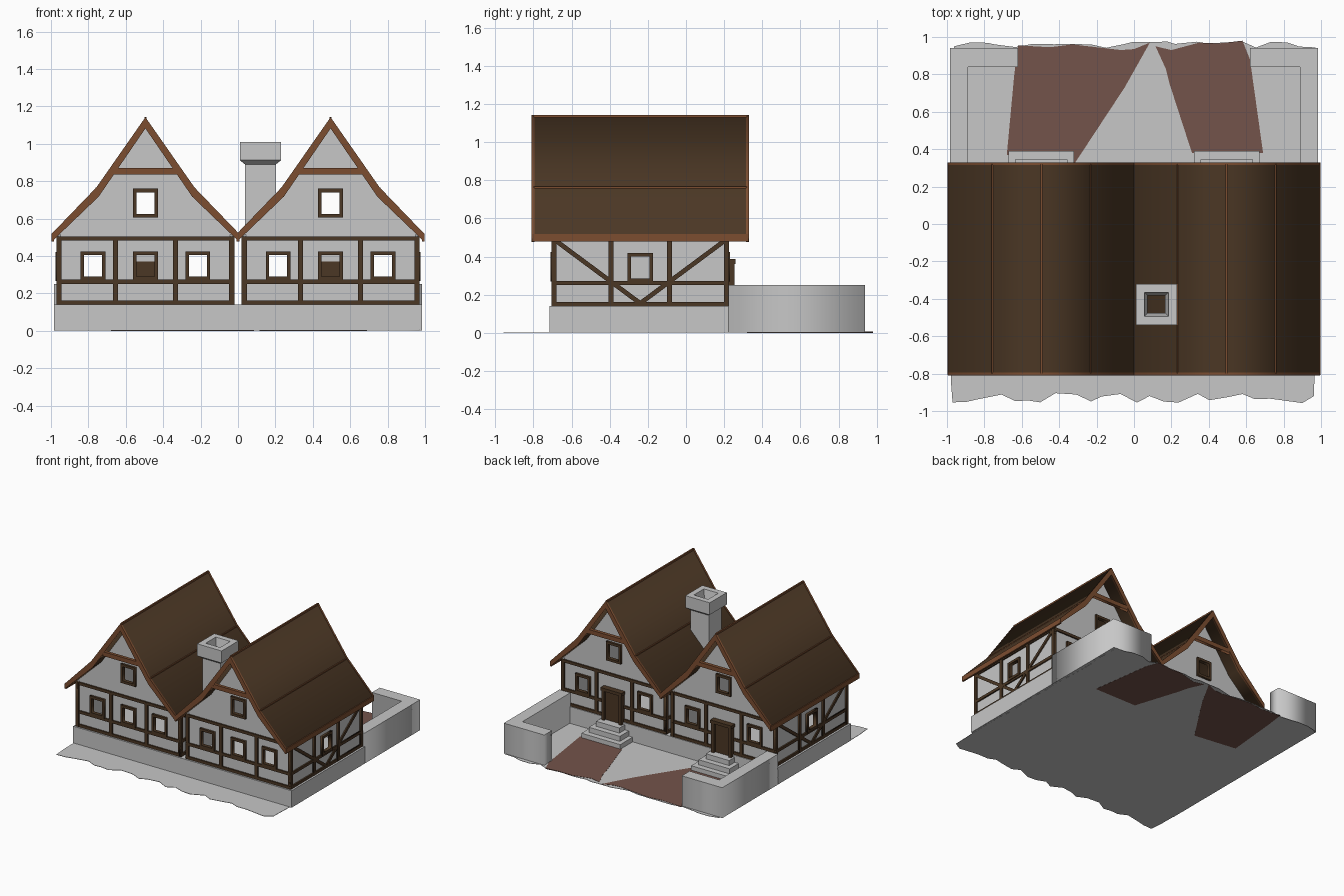
import bpy, bmesh, math, random
from mathutils import Vector

if "Cube" in bpy.data.objects:
    bpy.data.objects.remove(bpy.data.objects["Cube"])

random.seed(4)


def material(name, rgb):
    m = bpy.data.materials.new(name)
    m.diffuse_color = (*rgb, 1)
    m.use_nodes = True
    m.node_tree.nodes["Principled BSDF"].inputs["Base Color"].default_value = m.diffuse_color
    return m


GREY = material("grey plaster and stone", (0.57, 0.57, 0.57))
DARK = material("dark timber", (0.070, 0.038, 0.018))
TRIM = material("warm trim wood", (0.20, 0.075, 0.030))
PATH = material("red brown path", (0.175, 0.088, 0.070))


def finish(name, bm, mat):
    bmesh.ops.recalc_face_normals(bm, faces=bm.faces)
    me = bpy.data.meshes.new(name)
    bm.to_mesh(me)
    bm.free()
    me.materials.append(mat)
    ob = bpy.data.objects.new(name, me)
    bpy.context.collection.objects.link(ob)
    return ob


def panel(name, loops, axis, a, b, mat):
    """Flat outline with holes, extruded from a to b along the axis."""
    cu = bpy.data.curves.new(name, 'CURVE')
    cu.dimensions, cu.fill_mode = '2D', 'BOTH'
    cu.extrude = abs(b - a) / 2
    for pts in loops:
        sp = cu.splines.new('POLY')
        sp.points.add(len(pts) - 1)
        for p, (u, v) in zip(sp.points, pts):
            p.co = (u, v, 0, 1)
        sp.use_cyclic_u = True
    tmp = bpy.data.objects.new("tmp", cu)
    bpy.context.collection.objects.link(tmp)
    bpy.context.view_layer.update()
    me = bpy.data.meshes.new_from_object(
        tmp.evaluated_get(bpy.context.evaluated_depsgraph_get()))
    bm = bmesh.new()
    bm.from_mesh(me)
    bpy.data.objects.remove(tmp)
    bpy.data.curves.remove(cu)
    bpy.data.meshes.remove(me)
    bmesh.ops.remove_doubles(bm, verts=bm.verts, dist=1e-5)
    mid = (a + b) / 2
    for vert in bm.verts:
        u, v, w = vert.co
        w += mid
        vert.co = {'x': (w, u, v), 'y': (u, w, v), 'z': (u, v, w)}[axis]
    return finish(name, bm, mat)


def box(name, x0, x1, y0, y1, z0, z1, mat):
    bm = bmesh.new()
    bmesh.ops.create_cube(bm, size=1)
    for v in bm.verts:
        v.co = ((x0 + x1) / 2 + v.co.x * (x1 - x0),
                (y0 + y1) / 2 + v.co.y * (y1 - y0),
                (z0 + z1) / 2 + v.co.z * (z1 - z0))
    return finish(name, bm, mat)


def rect(u0, u1, v0, v1):
    return [(u0, v0), (u1, v0), (u1, v1), (u0, v1)]


def strip(p, q, w):
    p, q = Vector(p), Vector(q)
    n = (q - p).orthogonal().normalized() * w / 2
    return [tuple(c) for c in (p - n, q - n, q + n, p + n)]


def opening(u, z, grow=0.0):
    """Window opening, z is the bottom of the frame."""
    return rect(u - 0.048 - grow, u + 0.048 + grow, z + 0.02 - grow, z + 0.135 + grow)


def frame(name, u, z, axis, a, b):
    outer = rect(u - 0.066, u + 0.066, z, z + 0.155)
    panel(name, [outer, opening(u, z)], axis, a, b, DARK)


YM = -0.24          # middle of the house depth
HY = 0.465          # half depth with timbers
HX = 0.475          # half width with timbers
RAILS = [(0.14, 0.163), (0.25, 0.273), (0.482, 0.505)]


def house(side, s):
    cx = 0.495 * s

    # Front and back gable walls with timber framing
    for end, d in (("front", -1), ("back", 1)):
        n = f"{side}_{end}"
        outer, inner = YM + d * HY, YM + d * (HY - 0.018)
        skin = YM + d * (HY - 0.012)
        wins = [(-0.28, 0.27), (0.28, 0.27), (0, 0.605)]
        if d < 0:
            wins.append((0, 0.27))
        gable = [(-0.47, 0.14), (0.47, 0.14), (0.47, 0.525), (0.255, 0.735),
                 (0, 1.10), (-0.255, 0.735), (-0.47, 0.525)]
        loops = [[(cx + u, v) for u, v in gable]]
        loops += [opening(cx + u, z, 0.006) for u, z in wins]
        panel(n + "_wall", loops, 'y', YM + d * (HY - 0.022), skin, GREY)
        for i, (u, z) in enumerate(wins):
            frame(f"{n}_window_frame_{i}", cx + u, z, 'y',
                  YM + d * (HY - 0.024), YM + d * (HY + 0.006))
        for i, u in enumerate((-0.4615, -0.16, 0.16, 0.4615)):
            box(f"{n}_post_{i}", cx + u - 0.0135, cx + u + 0.0135,
                min(outer, inner), max(outer, inner), 0.14, 0.50, DARK)
        for i, (z0, z1) in enumerate(RAILS):
            o = outer - d * 0.001
            box(f"{n}_rail_{i}", cx - HX, cx + HX, min(o, inner), max(o, inner), z0, z1, DARK)

    # Side walls: posts, rails, long braces and a window on the outer side
    for face, d in (("outer", s), ("inner", -s)):
        n = f"{side}_{face}_side"
        skin, out, back = cx + d * 0.463, cx + d * HX, cx + d * 0.457
        loops = [rect(YM - 0.455, YM + 0.455, 0.14, 0.515)]
        if face == "outer":
            loops.append(opening(YM, 0.265, 0.006))
            frame(n + "_window_frame", YM, 0.265, 'x', cx + d * 0.45, cx + d * 0.481)
        panel(n + "_wall", loops, 'x', cx + d * 0.453, skin, GREY)
        for i, u in enumerate((-0.452, -0.153, 0.153, 0.452)):
            panel(f"{n}_post_{i}", [rect(YM + u - 0.013, YM + u + 0.013, 0.14, 0.50)],
                  'x', back, out, DARK)
        for i, (z0, z1) in enumerate(RAILS):
            panel(f"{n}_rail_{i}", [rect(YM - HY, YM + HY, z0, z1)],
                  'x', back, out - d * 0.001, DARK)
        for i, e in enumerate((-1, 1)):
            panel(f"{n}_brace_{i}", [strip((YM + e * 0.445, 0.485), (YM, 0.155), 0.024)],
                  'x', back, out - d * 0.002, DARK)

    # Kinked roof, gable trim, collar beams, eave boards, seam strips
    top = [(-0.5, 0.515), (-0.262, 0.762), (0, 1.137), (0.262, 0.762), (0.5, 0.515)]
    under = [(0.5, 0.48), (0.25, 0.72), (0, 1.085), (-0.25, 0.72), (-0.5, 0.48)]
    panel(side + "_roof", [[(cx + u, v) for u, v in top + under]], 'y', -0.80, 0.32, DARK)
    edge = [(cx + u, v + 0.005) for u, v in top] + [(cx + u, v - 0.003) for u, v in under]
    for end, a, b, c in (("front", -0.81, -0.795, -0.78), ("back", 0.33, 0.315, 0.30)):
        panel(f"{side}_{end}_gable_trim", [edge], 'y', a, b, TRIM)
        beam = [(cx - 0.198, 0.835), (cx + 0.198, 0.835), (cx + 0.174, 0.87), (cx - 0.174, 0.87)]
        panel(f"{side}_{end}_collar_beam", [beam], 'y', a * 0.995, c, TRIM)
    for i, e in enumerate((-1, 1)):
        u = cx + e * 0.496
        box(f"{side}_eave_board_{i}", u - 0.007, u + 0.007, -0.808, 0.328, 0.478, 0.519, TRIM)
        u = cx + e * 0.262
        box(f"{side}_roof_seam_{i}", u - 0.004, u + 0.004, -0.80, 0.32, 0.755, 0.767, TRIM)
    box(side + "_ridge_strip", cx - 0.006, cx + 0.006, -0.80, 0.32, 1.12, 1.142, TRIM)

    # Back door with frame and three steps
    box(side + "_door", cx - 0.07, cx + 0.07, 0.20, 0.235, 0.12, 0.37, DARK)
    for i, e in enumerate((-1, 1)):
        u = cx + e * 0.077
        box(f"{side}_door_post_{i}", u - 0.012, u + 0.012, 0.205, 0.255, 0.12, 0.37, DARK)
    box(side + "_door_lintel", cx - 0.095, cx + 0.095, 0.205, 0.26, 0.362, 0.387, DARK)
    for i, (w, y, z) in enumerate(((0.175, 0.39, 0.042), (0.14, 0.345, 0.083), (0.105, 0.30, 0.124))):
        box(f"{side}_step_{i}", cx - w, cx + w, 0.22, y, 0.002, z, GREY)

    # Garden wall, L shaped, open towards the gate
    wall = [(0.985, 0.222), (0.985, 0.94), (0.62, 0.94), (0.62, 0.84), (0.887, 0.84), (0.887, 0.222)]
    panel(side + "_garden_wall", [[(s * u, v) for u, v in wall]], 'z', 0.002, 0.25, GREY)


house("left", -1)
house("right", 1)

# Stone plinth under both houses
box("plinth", -0.985, 0.985, -0.717, 0.23, 0.002, 0.14, GREY)

# Chimney: square rings from the shaft up over the cap and down the flue
rings = [(0.083, 0.53), (0.083, 0.89), (0.11, 0.912), (0.11, 1.01),
         (0.065, 1.01), (0.047, 0.93), (0.047, 0.53)]
bm = bmesh.new()
loops = [[bm.verts.new((0.12 + sx * h, -0.43 + sy * h, z))
          for sx, sy in ((-1, -1), (1, -1), (1, 1), (-1, 1))] for h, z in rings]
for lo, hi in zip(loops, loops[1:] + loops[:1]):
    for i in range(4):
        j = (i + 1) % 4
        bm.faces.new((lo[i], lo[j], hi[j], hi[i]))
finish("chimney", bm, GREY)


# Ground plate with a ragged border
def ragged(p, q, n, amount):
    p, q = Vector(p), Vector(q)
    side_dir = (q - p).orthogonal().normalized()
    return [tuple(p.lerp(q, (i + random.uniform(-0.3, 0.3) * (i > 0)) / n)
                  + side_dir * random.uniform(-amount, amount)) for i in range(n)]


border = (ragged((-0.97, -0.93), (0.965, -0.93), 24, 0.03)
          + ragged((0.965, -0.92), (0.97, 0.95), 18, 0.012)
          + ragged((0.97, 0.96), (-0.97, 0.96), 24, 0.018)
          + ragged((-0.97, 0.95), (-0.97, -0.92), 18, 0.012))
panel("ground", [border], 'z', 0.001, 0.004, GREY)

# Two paths from the gate to the doors
left_path = [(-0.68, 0.37), (-0.32, 0.32), (-0.05, 0.73), (0.085, 0.97), (0.0, 0.935), (-0.07, 0.93),
             (-0.2, 0.945), (-0.33, 0.96), (-0.45, 0.945), (-0.62, 0.955), (-0.64, 0.80)]
right_path = [(0.31, 0.38), (0.69, 0.38), (0.62, 0.88), (0.58, 0.98), (0.45, 0.965),
              (0.35, 0.97), (0.2, 0.93), (0.115, 0.95), (0.17, 0.83), (0.19, 0.75)]
panel("left_path", [left_path], 'z', 0.0, 0.006, PATH)
panel("right_path", [right_path], 'z', 0.0, 0.006, PATH)
